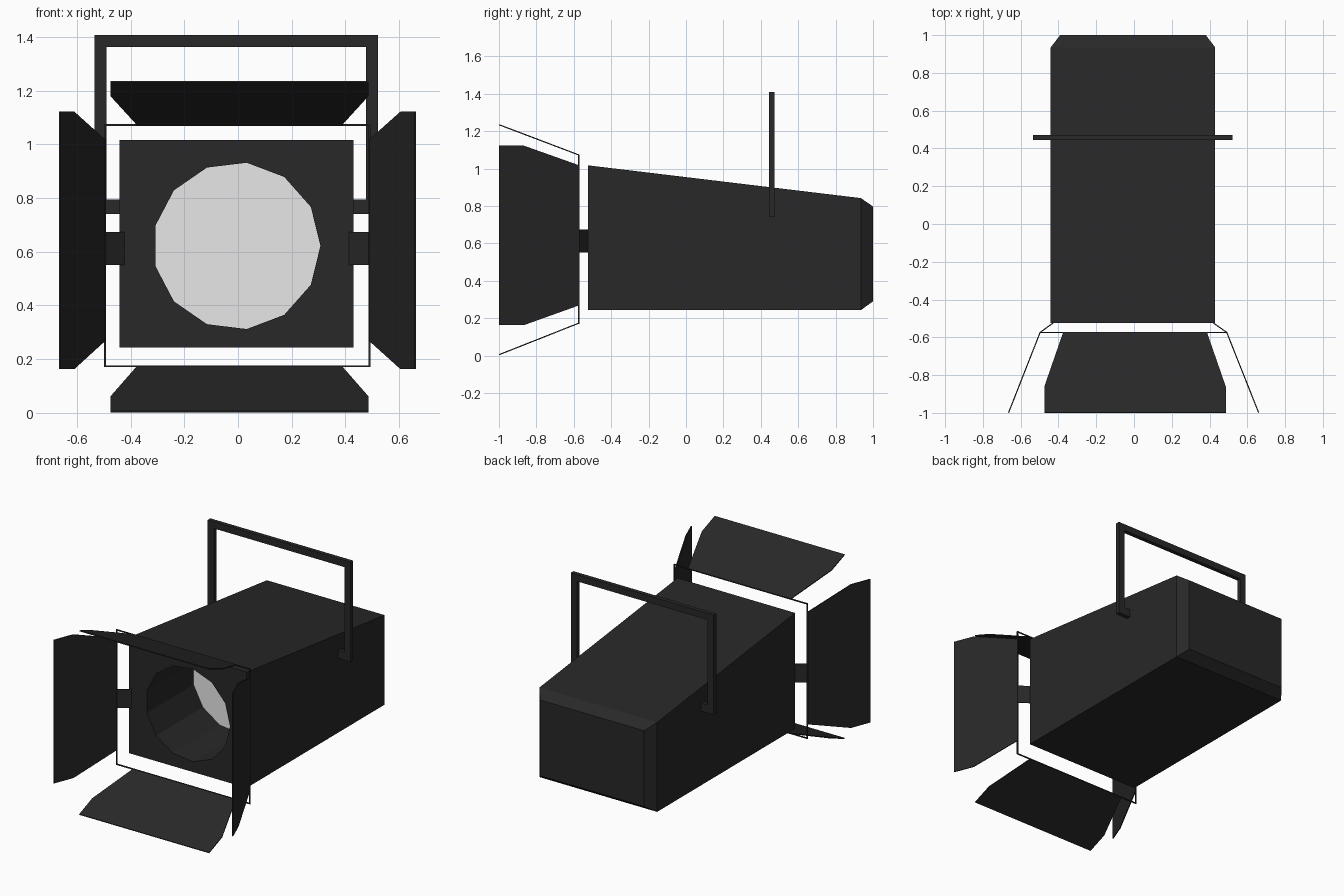
import bpy, bmesh, math
from mathutils import Vector

if "Cube" in bpy.data.objects:
    bpy.data.objects.remove(bpy.data.objects["Cube"])


def material(name, value):
    m = bpy.data.materials.new(name)
    m.diffuse_color = (value, value, value, 1)
    m.use_nodes = True
    m.node_tree.nodes["Principled BSDF"].inputs["Base Color"].default_value = m.diffuse_color
    return m


BLACK = material("matte black", 0.021)
GLASS = material("pale lens", 0.8)


def finish(bm, name, mat, fix=True):
    if fix:
        bmesh.ops.recalc_face_normals(bm, faces=bm.faces)
    me = bpy.data.meshes.new(name)
    bm.to_mesh(me)
    bm.free()
    me.materials.append(mat)
    ob = bpy.data.objects.new(name, me)
    bpy.context.collection.objects.link(ob)
    return ob


def add_box(bm, lo, hi):
    vs = bmesh.ops.create_cube(bm, size=1)["verts"]
    for v in vs:
        v.co = [(a + b) / 2 + c * (b - a) for a, b, c in zip(lo, hi, v.co)]


def plate(name, pts, thick=0.006):
    """Flat sheet extruded symmetrically about its outline."""
    bm = bmesh.new()
    pts = [Vector(p) for p in pts]
    n = (pts[1] - pts[0]).cross(pts[2] - pts[0]).normalized() * thick / 2
    a = [bm.verts.new(p + n) for p in pts]
    b = [bm.verts.new(p - n) for p in pts]
    bm.faces.new(a)
    bm.faces.new(b[::-1])
    for i in range(len(pts)):
        j = (i + 1) % len(pts)
        bm.faces.new((a[i], b[i], b[j], a[j]))
    return finish(bm, name, BLACK)


def ring(bm, x0, x1, y, z0, z1):
    return [bm.verts.new((x, y, z)) for x, z in ((x0, z0), (x1, z0), (x1, z1), (x0, z1))]


def join(bm, a, b):
    for i in range(len(a)):
        j = (i + 1) % len(a)
        bm.faces.new((a[i], a[j], b[j], b[i]))


# housing: tapered box with chamfered back and a 13-sided lens tunnel
FRONT, LENS_Y, SIDES, R = -0.523, -0.03, 13, 0.312
CX, CZ = -0.005, 0.622


def circle(bm, y):
    return [bm.verts.new((CX + R * math.cos(t), y, CZ + R * math.sin(t)))
            for t in (math.tau * i / SIDES for i in range(SIDES))]


bm = bmesh.new()
front = ring(bm, -0.441, 0.43, FRONT, 0.243, 1.017)
rear = ring(bm, -0.441, 0.43, 0.935, 0.243, 0.842)
back = ring(bm, -0.391, 0.38, 1.0, 0.29, 0.797)
join(bm, front, rear)
join(bm, rear, back)
bm.faces.new(back)
mouth, deep = circle(bm, FRONT), circle(bm, LENS_Y)
join(bm, mouth, deep)
edges = [bm.edges.get((l[i], l[(i + 1) % len(l)])) for l in (front, mouth) for i in range(len(l))]
bmesh.ops.triangle_fill(bm, edges=edges, use_beauty=True, normal=(0, -1, 0))
finish(bm, "housing", BLACK)

# lens at the end of the tunnel
bm = bmesh.new()
f = bm.faces.new(circle(bm, LENS_Y))
f.normal_update()
if f.normal.y > 0:
    f.normal_flip()
finish(bm, "lens", GLASS, fix=False)

# thin wire frame carrying the barn doors
bm = bmesh.new()
X0, X1, Z0, Z1, FY, T = -0.499, 0.493, 0.17, 1.076, -0.574, 0.007
ya, yb = FY - T / 2, FY + T / 2
for x in (X0, X1 - T):
    add_box(bm, (x, ya, Z0), (x + T, yb, Z1))
for z in (Z0, Z1 - T):
    add_box(bm, (X0, ya, z), (X1, yb, z + T))
finish(bm, "door_frame", BLACK)

# side doors and the brackets that hold the frame
for side, xin, xout, xb in (("left", -0.497, -0.664, -0.424), ("right", 0.491, 0.66, 0.416)):
    xm = xin + (xout - xin) * 0.69
    plate(side + "_door", [(xin, FY, 0.268), (xm, -0.867, 0.163), (xout, -0.999, 0.163),
                           (xout, -0.999, 1.122), (xm, -0.867, 1.122), (xin, FY, 1.018)])
    plate(side + "_bracket", [(xin, FY, 0.55), (xb, FRONT + 0.002, 0.55),
                              (xb, FRONT + 0.002, 0.674), (xin, FY, 0.674)])

# top and bottom doors
for name, zin, zout in (("top_door", 1.073, 1.234), ("bottom_door", 0.173, 0.005)):
    zm = zin + (zout - zin) * 0.68
    plate(name, [(-0.375, FY, zin), (-0.475, -0.862, zm), (-0.475, -0.999, zout),
                 (0.486, -0.999, zout), (0.486, -0.862, zm), (0.386, FY, zin)])

# hanging yoke with inward feet touching the housing
bm = bmesh.new()
Y0, Y1, W = 0.444, 0.472, 0.045
L, RT, TOP, LOW = -0.535, 0.522, 1.408, 0.74
add_box(bm, (L, Y0, TOP - W), (RT, Y1, TOP))
for x0, x1 in ((L, L + W), (RT - W, RT)):
    add_box(bm, (x0, Y0, LOW), (x1, Y1, TOP - W))
for x0, x1 in ((L + W, -0.435), (0.425, RT - W)):
    add_box(bm, (x0, Y0, LOW), (x1, Y1, LOW + 0.055))
finish(bm, "yoke", BLACK)
